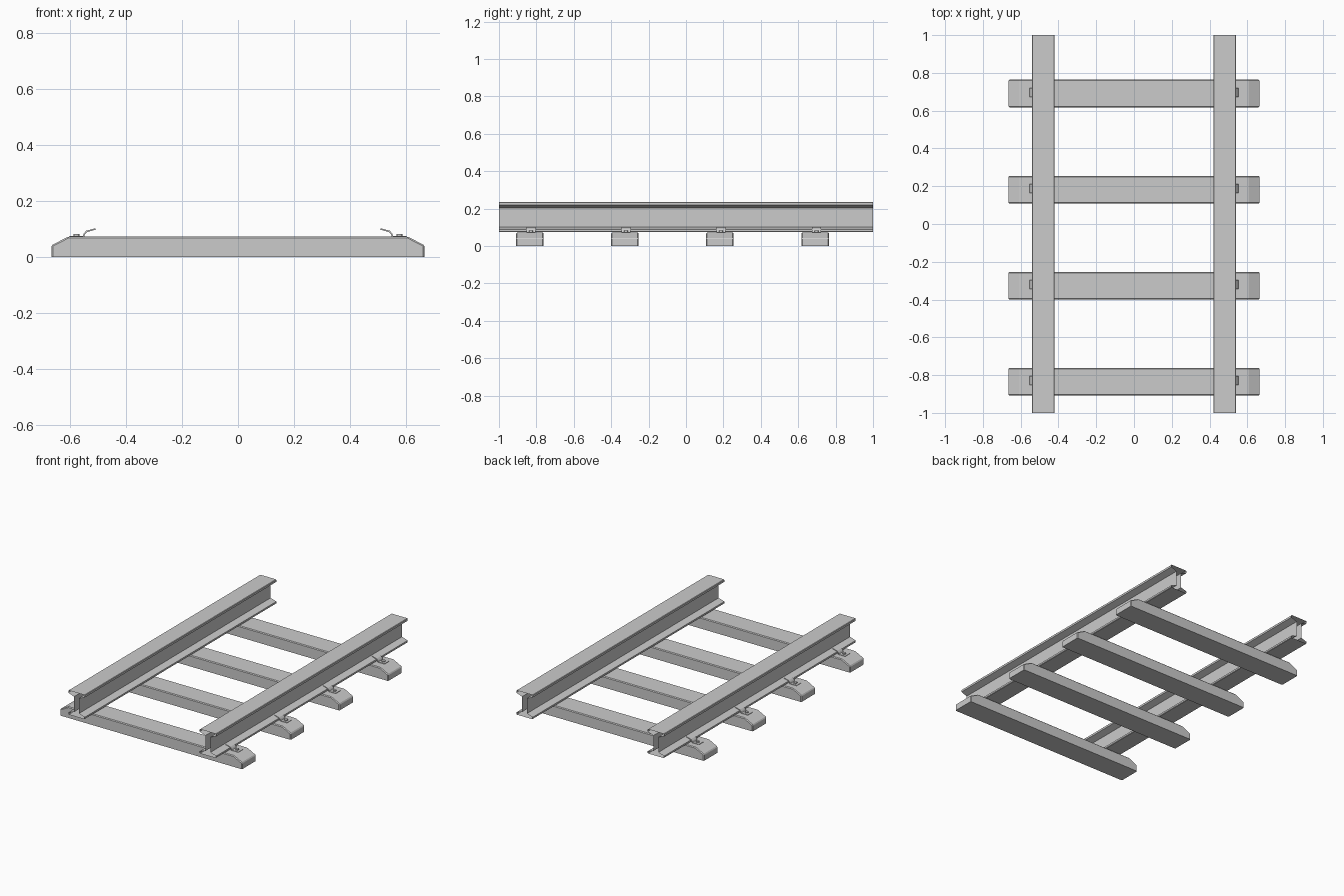
import bpy, bmesh, math

if "Cube" in bpy.data.objects:
    bpy.data.objects.remove(bpy.data.objects["Cube"])

SLEEPER_Y = (-0.835, -0.327, 0.181, 0.691)


def extrude(name, prof, axis, a, b, caps=True, bevel=0):
    """Extrude a closed (x, z) profile along y from a to b."""
    bm = bmesh.new()
    r0 = [bm.verts.new((x, a, z)) for x, z in prof]
    r1 = [bm.verts.new((x, b, z)) for x, z in prof]
    n = len(prof)
    for i in range(n):
        j = (i + 1) % n
        bm.faces.new((r0[i], r0[j], r1[j], r1[i]))
    if caps:
        bm.faces.new(r0[::-1])
        bm.faces.new(r1)
        bmesh.ops.recalc_face_normals(bm, faces=bm.faces[:])
    if bevel:
        edges = [e for e in bm.edges if max(v.co.z for v in e.verts) > 0.04]
        bmesh.ops.bevel(bm, geom=edges, offset=bevel, segments=1, affect='EDGES')
    me = bpy.data.meshes.new(name)
    bm.to_mesh(me)
    bm.free()
    ob = bpy.data.objects.new(name, me)
    bpy.context.collection.objects.link(ob)
    return ob


# Rails: open-ended I profile, counter-clockwise seen from the front
half = [(0.057, 0.075), (0.06, 0.078), (0.06, 0.089), (0.018, 0.102),
        (0.018, 0.204), (0.06, 0.219), (0.06, 0.232), (0.057, 0.235)]
i_beam = half + [(-x, z) for x, z in reversed(half)]
for side, cx in (("left", -0.48), ("right", 0.48)):
    extrude("rail_" + side, [(x + cx, z) for x, z in i_beam], 'y', -1, 1, caps=False)

# Sleepers with sloped ends and chamfered top edges
sleeper = [(-0.665, 0), (0.665, 0), (0.665, 0.042), (0.605, 0.073),
           (-0.605, 0.073), (-0.665, 0.042)]

# Clip strap, bent from the sleeper up over the rail foot
path = [(0.600, 0.076), (0.553, 0.076), (0.549, 0.085), (0.541, 0.094), (0.508, 0.103)]
strap = path + [(0.506, 0.098), (0.538, 0.089), (0.545, 0.081), (0.549, 0.070), (0.600, 0.070)]

for k, y in enumerate(SLEEPER_Y, 1):
    extrude(f"sleeper_{k}", sleeper, 'y', y - 0.073, y + 0.073, bevel=0.005)
    for side, s in (("left", -1), ("right", 1)):
        extrude(f"clip_{side}_{k}", [(s * x, z) for x, z in strap], 'y',
                y - 0.024 + 0.006, y + 0.024 + 0.006)
        # Bolt head
        bpy.ops.mesh.primitive_cylinder_add(vertices=12, radius=0.011, depth=0.012,
                                            location=(s * 0.575, y + 0.006, 0.077))
        bpy.context.object.name = f"bolt_{side}_{k}"
